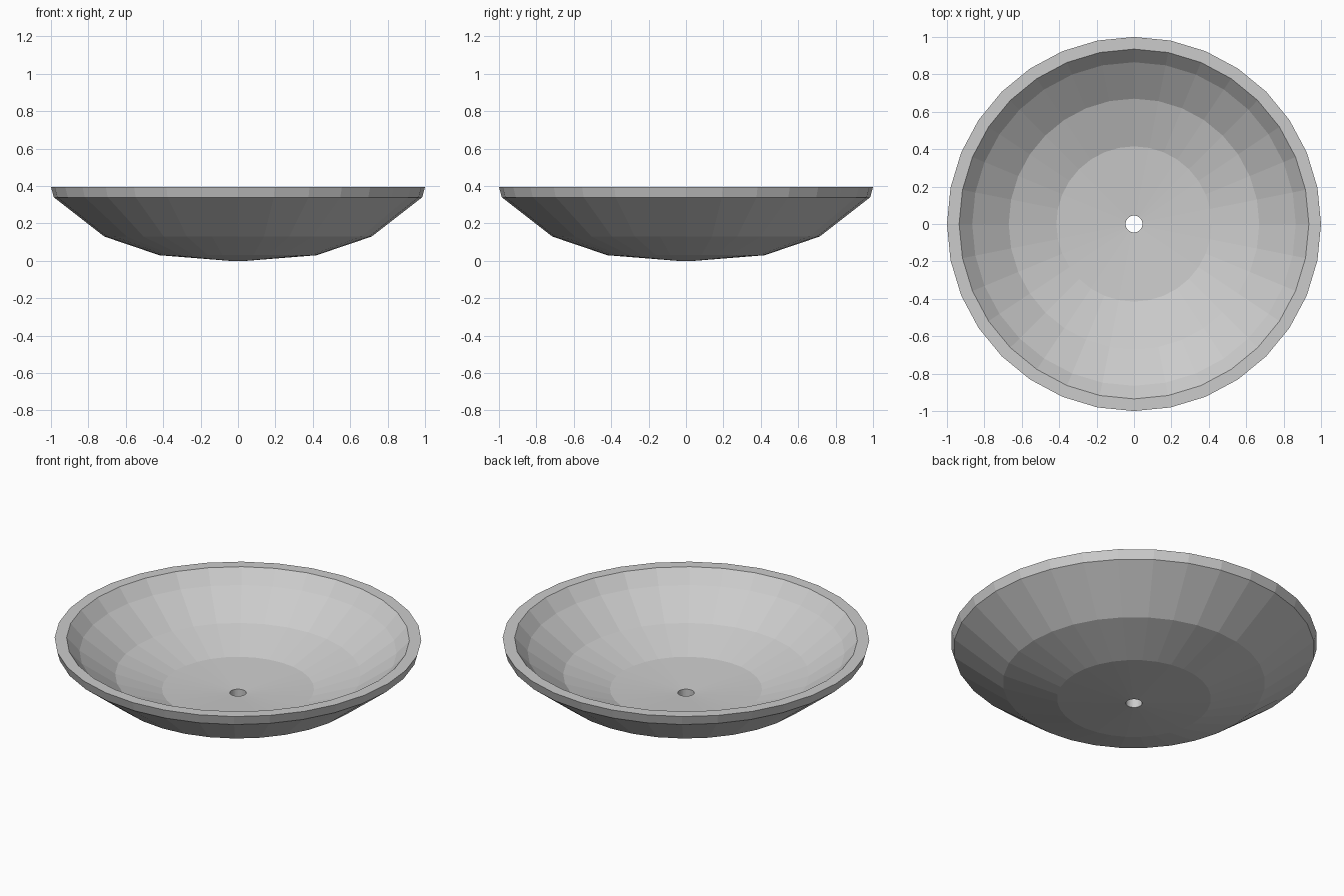
import bpy
import bmesh
import math

# Remove the default cube only
cube = bpy.data.objects.get("Cube")
if cube:
    bpy.data.objects.remove(cube, do_unlink=True)

SIDES = 32

# Single plain grey
grey = bpy.data.materials.new("plain_grey")
grey.use_nodes = True
color = (0.6, 0.6, 0.6, 1.0)
grey.diffuse_color = color
grey.node_tree.nodes["Principled BSDF"].inputs["Base Color"].default_value = color


def lathe(name, profile, material):
    """Revolve a closed (radius, height) loop around z with flat facets."""
    bm = bmesh.new()
    rings = []
    for radius, height in profile:
        ring = []
        for i in range(SIDES):
            a = 2 * math.pi * i / SIDES
            ring.append(bm.verts.new((radius * math.cos(a), radius * math.sin(a), height)))
        rings.append(ring)
    for k, ring in enumerate(rings):
        above = rings[(k + 1) % len(rings)]
        for i in range(SIDES):
            j = (i + 1) % SIDES
            bm.faces.new((ring[i], ring[j], above[j], above[i]))
    bmesh.ops.recalc_face_normals(bm, faces=bm.faces)
    mesh = bpy.data.meshes.new(name)
    bm.to_mesh(mesh)
    bm.free()
    mesh.materials.append(material)
    obj = bpy.data.objects.new(name, mesh)
    bpy.context.collection.objects.link(obj)
    return obj


# Outer wall from drain hole to rim, then inner wall back to the hole
outer = [(0.045, 0.0), (0.42, 0.03), (0.715, 0.13), (0.985, 0.34), (1.0, 0.395)]
inner = [(0.935, 0.395), (0.865, 0.318), (0.67, 0.18), (0.415, 0.095), (0.045, 0.073)]
lathe("bowl", outer + inner, grey)
